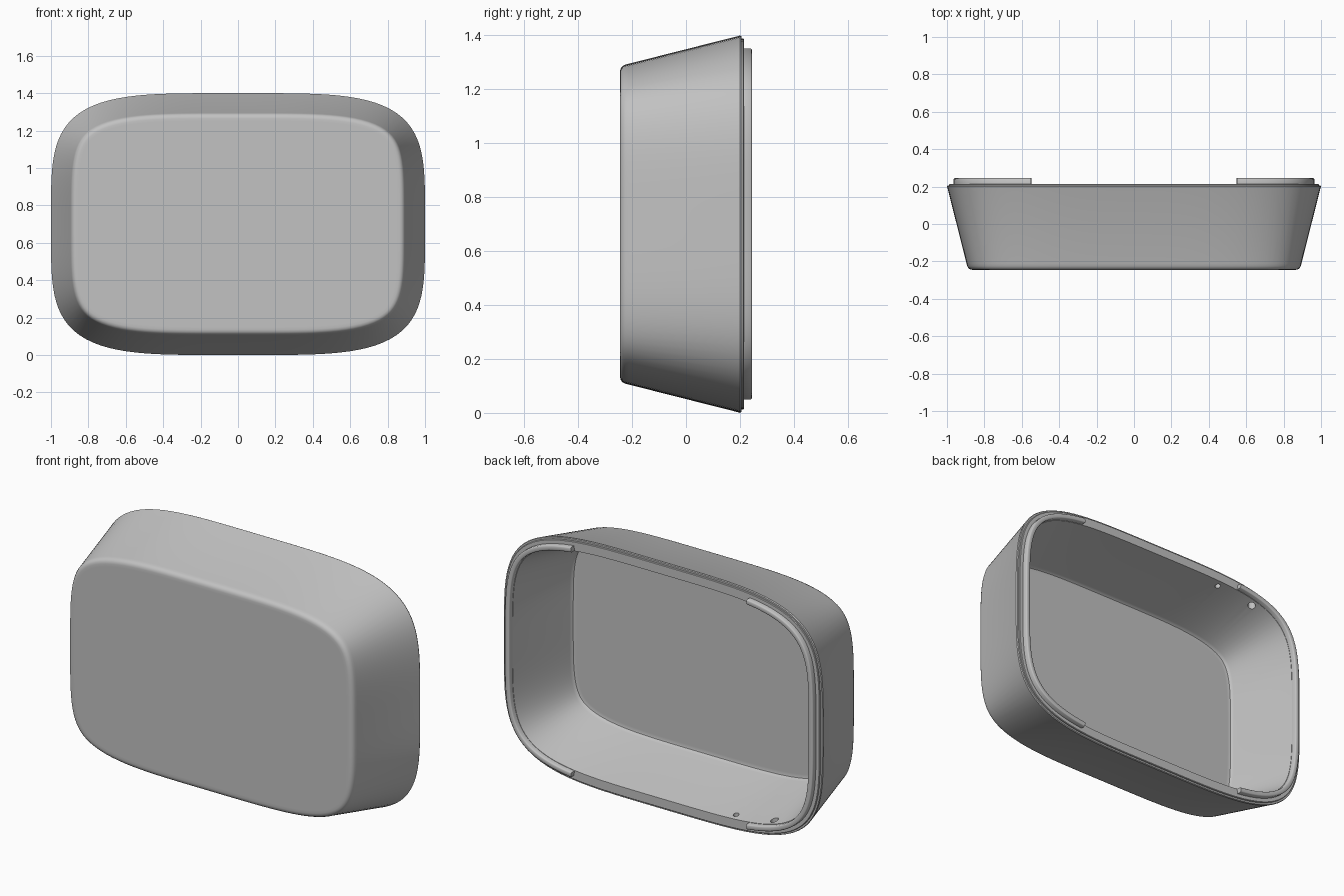
import bpy, bmesh, math
from mathutils import Vector

HALF_W, HALF_H, POWER, SEGS = 1.0, 0.70, 4.2, 160

cube = bpy.data.objects.get("Cube")
if cube:
    bpy.data.objects.remove(cube, do_unlink=True)

grey = bpy.data.materials.new("plain grey")
grey.use_nodes = True
colour = (0.54, 0.54, 0.54, 1)
grey.diffuse_color = colour
grey.node_tree.nodes["Principled BSDF"].inputs["Base Color"].default_value = colour


def outline(angle, inset, y):
    """Point on the rounded rectangle, moved inward by inset."""
    c, s = math.cos(angle), math.sin(angle)
    r = (abs(c) ** POWER + abs(s) ** POWER) ** (-1 / POWER)
    u, v = r * c, r * s
    normal = Vector((math.copysign(abs(u) ** (POWER - 1), u) / HALF_W, 0,
                     math.copysign(abs(v) ** (POWER - 1), v) / HALF_H)).normalized()
    return Vector((HALF_W * u, y, HALF_H + HALF_H * v)) - normal * inset


def finish(name, bm):
    bmesh.ops.recalc_face_normals(bm, faces=bm.faces)
    mesh = bpy.data.meshes.new(name)
    bm.to_mesh(mesh)
    bm.free()
    mesh.materials.append(grey)
    obj = bpy.data.objects.new(name, mesh)
    bpy.context.collection.objects.link(obj)
    bpy.ops.object.select_all(action='DESELECT')
    obj.select_set(True)
    bpy.context.view_layer.objects.active = obj
    bpy.ops.object.shade_smooth_by_angle(angle=math.radians(35))
    return obj


def sweep(name, profile, angles, ring):
    """Skin the (inset, y) profile; ring sweeps close round, others close the profile."""
    bm = bmesh.new()
    rows = [[bm.verts.new(outline(a, i, y)) for a in angles] for i, y in profile]
    n, m = len(angles), len(profile)
    for j in range(m - 1 if ring else m):
        for k in range(n if ring else n - 1):
            p, q = rows[j], rows[(j + 1) % m]
            bm.faces.new((p[k], p[(k + 1) % n], q[(k + 1) % n], q[k]))
    if ring:
        bm.faces.new(rows[0])
        bm.faces.new(rows[-1])
    else:
        bm.faces.new([r[0] for r in rows])
        bm.faces.new([r[-1] for r in rows])
    return finish(name, bm)


# Tapered shell: front panel, rounded edge, outer wall, stepped rim, inner wall, floor
shell_profile = [
    (0.15, -0.245), (0.135, -0.245), (0.124, -0.243), (0.114, -0.236), (0.108, -0.225),
    (0.105, -0.212), (0.002, 0.195), (0.0, 0.2), (0.003, 0.206), (0.012, 0.206),
    (0.012, 0.212), (0.015, 0.215), (0.065, 0.215), (0.159, -0.16), (0.163, -0.171),
    (0.169, -0.178), (0.178, -0.18), (0.19, -0.18),
]
ring_angles = [2 * math.pi * k / SEGS for k in range(SEGS)]
shell = sweep("shell", shell_profile, ring_angles, True)

# Small blind holes in the upper and lower inner walls
for x, radius in ((-0.44, 0.015), (-0.68, 0.021)):
    level = HALF_H * (1 - abs(x) ** POWER) ** (1 / POWER) - 0.075
    for side in (-1, 1):
        bpy.ops.mesh.primitive_cylinder_add(
            vertices=20, radius=radius, depth=0.06,
            location=(x, 0.18, HALF_H + side * level))
        cutter = bpy.context.object
        cutter.name = "hole_cutter"
        cutter.hide_render = True
        cutter.data.materials.append(grey)
        cut = shell.modifiers.new("hole", 'BOOLEAN')
        cut.operation, cut.solver, cut.object = 'DIFFERENCE', 'EXACT', cutter
        bpy.context.view_layer.objects.active = shell
        bpy.ops.object.modifier_apply(modifier=cut.name)
        bpy.data.objects.remove(cutter, do_unlink=True)

# Raised locating lips round the left and right ends of the rim
lip_profile = [(0.035, 0.21), (0.035, 0.24), (0.037, 0.243), (0.041, 0.245),
               (0.057, 0.245), (0.061, 0.243), (0.063, 0.24), (0.063, 0.21)]
start_x = 0.555
reach = math.atan2((1 - start_x ** POWER) ** (1 / POWER), start_x)
steps = SEGS // 2
for name, centre in (("left_lip", 0), ("right_lip", math.pi)):
    angles = [centre - reach + 2 * reach * k / steps for k in range(steps + 1)]
    sweep(name, lip_profile, angles, False)
